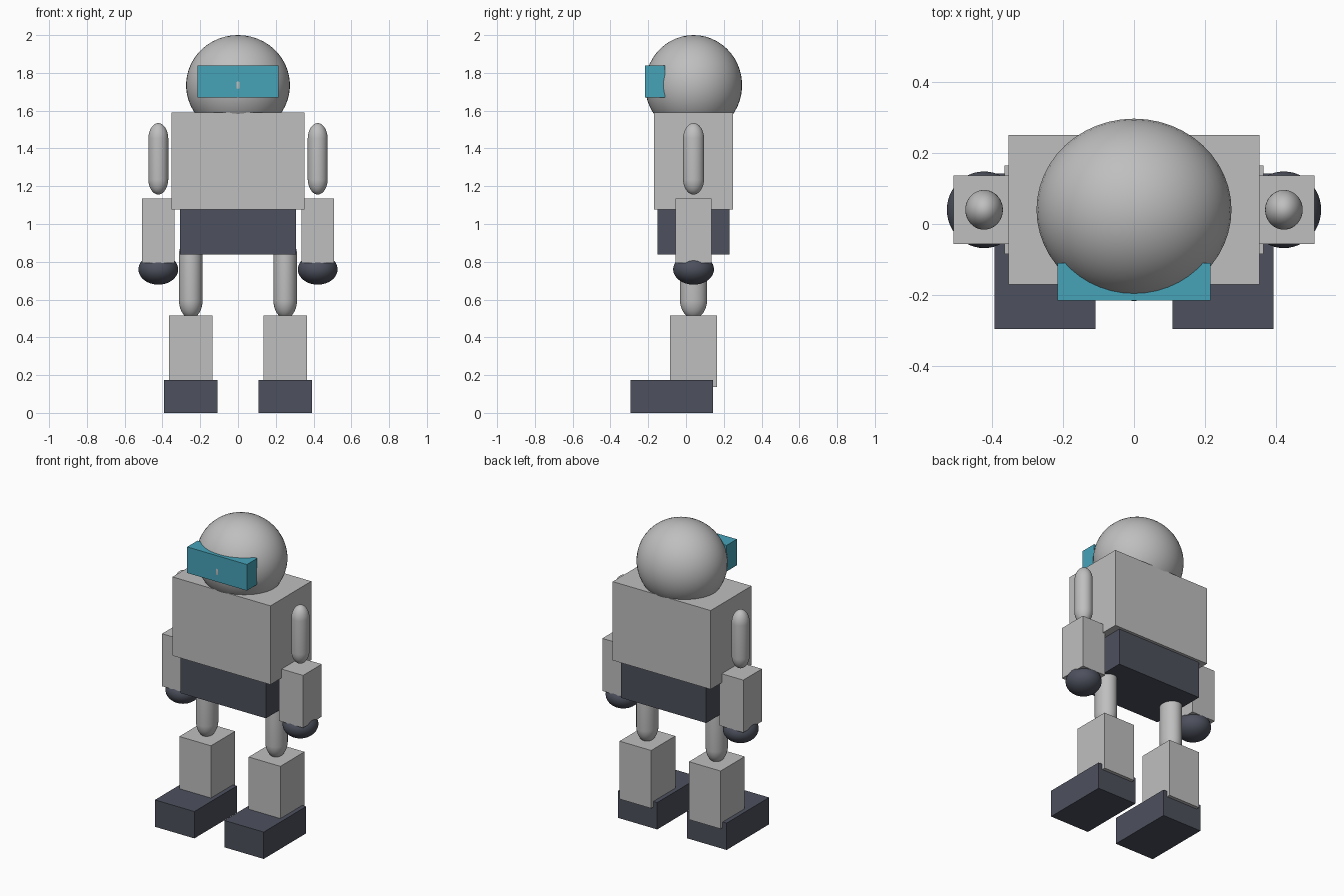
import bpy
import bmesh
import math
from mathutils import Vector

default = bpy.data.objects.get("Cube")
if default:
    bpy.data.objects.remove(default, do_unlink=True)

BODY_Y = 0.04  # depth of the body's centre line


def make_material(name, rgb):
    mat = bpy.data.materials.new(name)
    mat.use_nodes = True
    color = (*rgb, 1.0)
    mat.diffuse_color = color
    mat.node_tree.nodes["Principled BSDF"].inputs["Base Color"].default_value = color
    return mat


light_grey = make_material("light grey", (0.52, 0.52, 0.52))
dark_grey = make_material("dark slate", (0.075, 0.082, 0.11))
teal = make_material("teal", (0.061, 0.366, 0.485))


def finish(name, bm, center, mat, smooth=False):
    mesh = bpy.data.meshes.new(name)
    for face in bm.faces:
        face.smooth = smooth
    bm.to_mesh(mesh)
    bm.free()
    mesh.materials.append(mat)
    obj = bpy.data.objects.new(name, mesh)
    obj.location = center
    bpy.context.collection.objects.link(obj)
    return obj


def box(name, x, y, z, mat):
    """Block given by its (low, high) extent on each axis."""
    bm = bmesh.new()
    bmesh.ops.create_cube(bm, size=1.0)
    bmesh.ops.scale(bm, vec=[hi - lo for lo, hi in (x, y, z)], verts=bm.verts)
    return finish(name, bm, [(lo + hi) / 2 for lo, hi in (x, y, z)], mat)


def ellipsoid(name, center, radii, mat, stretch=0.0):
    """Smooth ellipsoid; stretch pulls the halves apart into a capsule."""
    bm = bmesh.new()
    bmesh.ops.create_uvsphere(bm, u_segments=48, v_segments=25, radius=1.0)
    bmesh.ops.scale(bm, vec=radii, verts=bm.verts)
    for v in bm.verts:
        v.co.z += math.copysign(stretch, v.co.z)
    return finish(name, bm, center, mat, smooth=True)


def span(center, half):
    return (center - half, center + half)


# Head and visor
ellipsoid("head", (0, BODY_Y, 1.735), (0.275, 0.257, 0.265), light_grey)
box("visor", span(0, 0.215), (-0.216, -0.11), (1.67, 1.84), teal)

# Trunk
box("torso", span(0, 0.353), span(BODY_Y, 0.21), (1.077, 1.59), light_grey)
box("pelvis", span(0, 0.307), span(BODY_Y, 0.191), (0.838, 1.1), dark_grey)

# Limbs on both sides
for side, s in (("left", 1), ("right", -1)):
    arm_x = s * 0.422
    leg_x = s * 0.25
    ellipsoid(f"{side}_upper_arm", (arm_x, BODY_Y, 1.345),
              (0.053, 0.056, 0.085), light_grey, stretch=0.104)
    box(f"{side}_forearm", span(arm_x, 0.086), span(BODY_Y, 0.096),
        (0.793, 1.135), light_grey)
    ellipsoid(f"{side}_hand", (arm_x, BODY_Y, 0.76),
              (0.105, 0.108, 0.081), dark_grey)
    ellipsoid(f"{side}_thigh", (leg_x, BODY_Y, 0.715),
              (0.063, 0.072, 0.1), light_grey, stretch=0.115)
    box(f"{side}_shin", span(leg_x, 0.114), span(BODY_Y, 0.124),
        (0.138, 0.515), light_grey)
    box(f"{side}_foot", span(leg_x, 0.142), (-0.295, 0.142),
        (0, 0.175), dark_grey)
